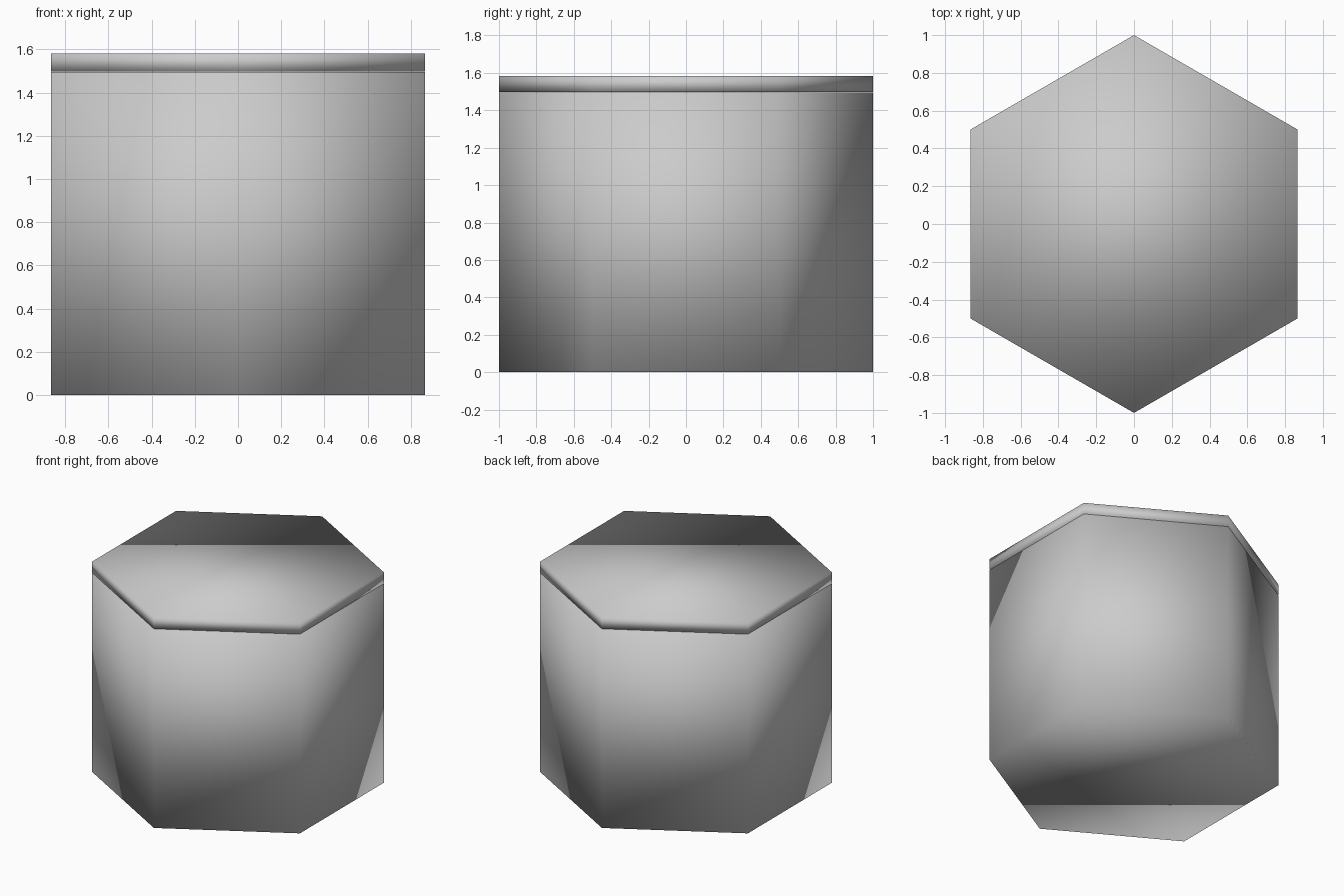
import bpy

if "Cube" in bpy.data.objects:
    bpy.data.objects.remove(bpy.data.objects["Cube"])


def hex_prism(name, z0, z1):
    """Solid six-sided prism, corners on the y axis, softly shaded."""
    bpy.ops.mesh.primitive_cylinder_add(
        vertices=6, radius=1.0, depth=z1 - z0, location=(0, 0, (z0 + z1) / 2))
    obj = bpy.context.object
    obj.name = name
    bpy.ops.object.shade_smooth()
    return obj


# Tall hexagonal body
hex_prism("body", 0.0, 1.495)

# Thin hexagonal slab on top, with a hairline seam below it
hex_prism("top_slab", 1.499, 1.582)
